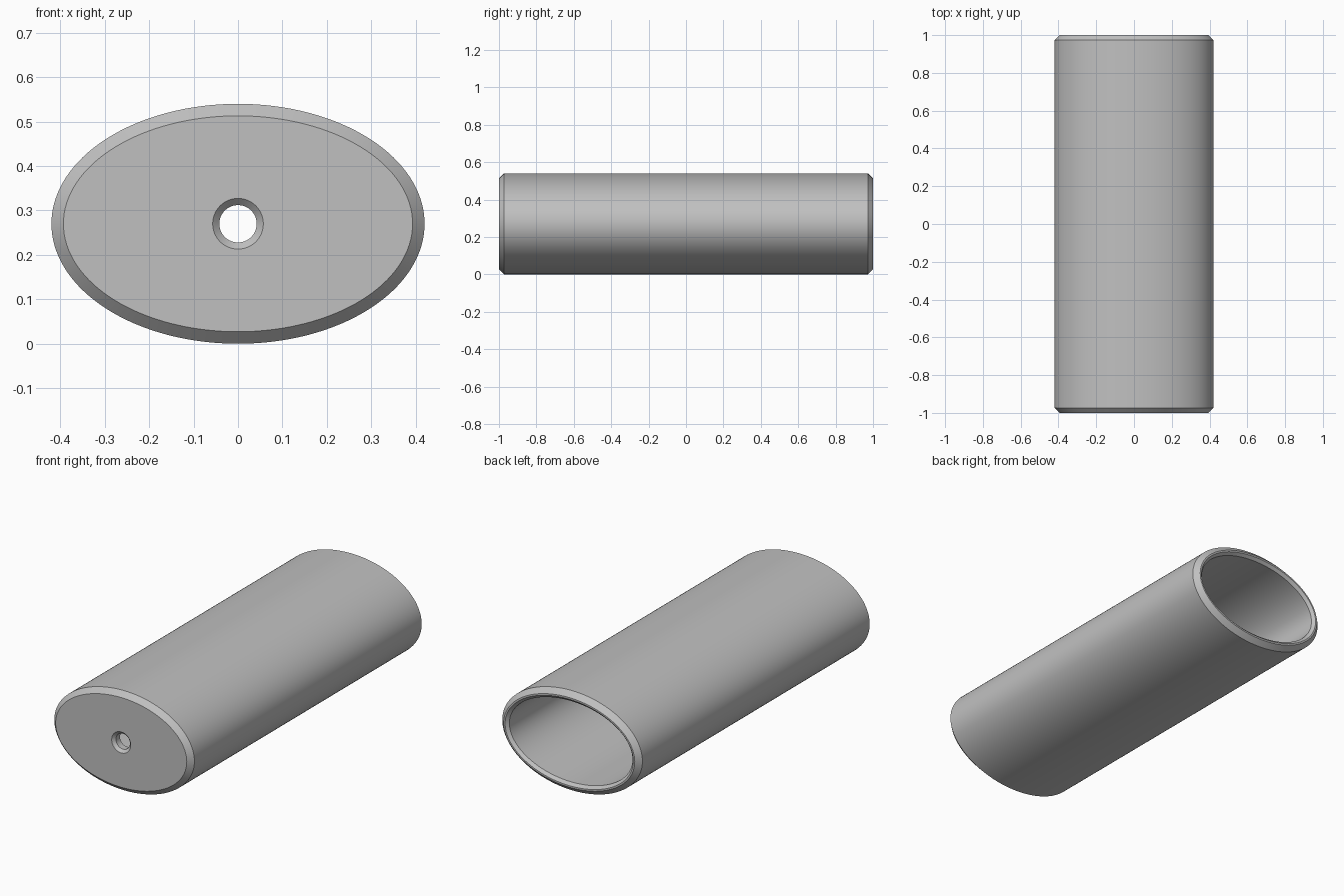
import bpy, bmesh, math

cube = bpy.data.objects.get("Cube")
if cube:
    bpy.data.objects.remove(cube, do_unlink=True)

# Overall sizes
HALF_W, HALF_H, HALF_L = 0.42, 0.27, 1.0
CHAMFER, WALL, LIP = 0.027, 0.051, 0.015
HOLE, FLOOR = 0.042, 0.05
SEGMENTS = 128

grey = bpy.data.materials.new("plain grey")
grey.use_nodes = True
colour = (0.53, 0.53, 0.53, 1)
grey.diffuse_color = colour
grey.node_tree.nodes["Principled BSDF"].inputs["Base Color"].default_value = colour


def oval(inset, y):
    """Section ring inset evenly from the outer oval."""
    return HALF_W - inset, HALF_H - inset, y


def circle(radius, y):
    return radius, radius, y


# Closed wall section: hole, front face, outer skin, rim, cavity, floor
sections = [
    circle(HOLE, -HALF_L + FLOOR),
    circle(HOLE, -HALF_L + LIP),
    circle(HOLE + LIP, -HALF_L),
    oval(CHAMFER, -HALF_L),
    oval(0, -HALF_L + CHAMFER),
    oval(0, HALF_L - CHAMFER),
    oval(CHAMFER, HALF_L),
    oval(WALL - LIP, HALF_L),
    oval(WALL, HALF_L - LIP),
    oval(WALL, -HALF_L + FLOOR),
]

# Skin the sections into one hollow body
bm = bmesh.new()
rings = []
for rx, rz, y in sections:
    ring = []
    for i in range(SEGMENTS):
        a = math.tau * i / SEGMENTS
        ring.append(bm.verts.new((rx * math.cos(a), y, HALF_H + rz * math.sin(a))))
    rings.append(ring)
for k, ring in enumerate(rings):
    following = rings[(k + 1) % len(rings)]
    for i in range(SEGMENTS):
        j = (i + 1) % SEGMENTS
        bm.faces.new((ring[i], ring[j], following[j], following[i]))
bmesh.ops.recalc_face_normals(bm, faces=bm.faces)

mesh = bpy.data.meshes.new("oval_sleeve")
bm.to_mesh(mesh)
bm.free()
mesh.materials.append(grey)
sleeve = bpy.data.objects.new("oval_sleeve", mesh)
bpy.context.collection.objects.link(sleeve)

# Smooth curved walls, crisp chamfer edges
bpy.ops.object.select_all(action="DESELECT")
sleeve.select_set(True)
bpy.context.view_layer.objects.active = sleeve
bpy.ops.object.shade_smooth_by_angle(angle=math.radians(30))
